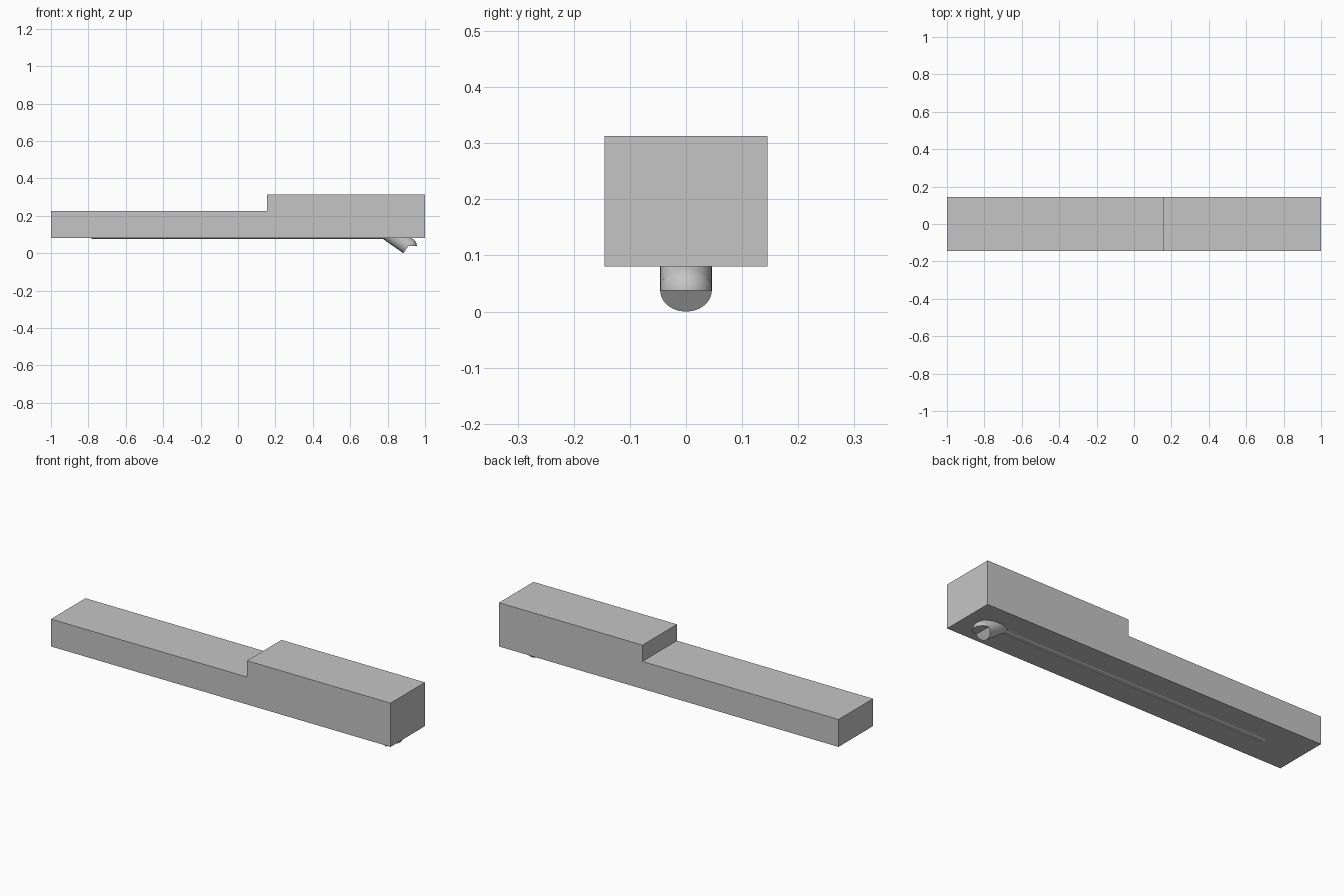
import bpy, bmesh, math
from mathutils import Vector

cube = bpy.data.objects.get("Cube")
if cube:
    bpy.data.objects.remove(cube, do_unlink=True)

grey = bpy.data.materials.new("light grey")
grey.use_nodes = True
colour = (0.56, 0.56, 0.56, 1)
grey.diffuse_color = colour
grey.node_tree.nodes["Principled BSDF"].inputs["Base Color"].default_value = colour


def finish(bm, name, smooth=False):
    bmesh.ops.recalc_face_normals(bm, faces=bm.faces)
    mesh = bpy.data.meshes.new(name)
    bm.to_mesh(mesh)
    bm.free()
    mesh.materials.append(grey)
    obj = bpy.data.objects.new(name, mesh)
    bpy.context.collection.objects.link(obj)
    if smooth:
        bpy.ops.object.select_all(action='DESELECT')
        obj.select_set(True)
        bpy.context.view_layer.objects.active = obj
        bpy.ops.object.shade_smooth_by_angle(angle=math.radians(30))
    return obj


def rod(name, start, end, radius):
    start, end = Vector(start), Vector(end)
    axis = end - start
    bm = bmesh.new()
    bmesh.ops.create_cone(bm, cap_ends=True, segments=64, radius1=radius,
                          radius2=radius, depth=axis.length)
    turn = axis.to_track_quat('Z', 'Y').to_matrix()
    bmesh.ops.rotate(bm, verts=bm.verts, matrix=turn)
    bmesh.ops.translate(bm, verts=bm.verts, vec=(start + end) / 2)
    return finish(bm, name, True)


def half_ball(name, centre, radius, keep):
    bm = bmesh.new()
    bmesh.ops.create_uvsphere(bm, u_segments=64, v_segments=32, radius=radius)
    cut = bmesh.ops.bisect_plane(bm, geom=bm.verts[:] + bm.edges[:] + bm.faces[:],
                                 plane_co=(0, 0, 0), plane_no=keep, clear_inner=True)
    rim = [e for e in cut["geom_cut"] if isinstance(e, bmesh.types.BMEdge)]
    bmesh.ops.edgeloop_fill(bm, edges=rim)
    bmesh.ops.translate(bm, verts=bm.verts, vec=centre)
    return finish(bm, name, True)


# Stepped body, extruded across the width
BASE, HALF = 0.08, 0.145
profile = [(-1, BASE), (1, BASE), (1, 0.313), (0.155, 0.313), (0.155, 0.226), (-1, 0.226)]
bm = bmesh.new()
face = bm.faces.new([bm.verts.new((x, -HALF, z)) for x, z in profile])
side = bmesh.ops.extrude_face_region(bm, geom=[face])
bmesh.ops.translate(bm, vec=(0, 2 * HALF, 0),
                    verts=[v for v in side["geom"] if isinstance(v, bmesh.types.BMVert)])
finish(bm, "stepped_body")

# Slanted spout with a rounded elbow, emerging from the underside
tilt = math.radians(35)
R = 0.046
tip = Vector((0.91, 0, R * math.cos(tilt)))
rod("slanted_spout", tip + Vector((-math.cos(tilt), 0, math.sin(tilt))) * 0.25, tip, R)
half_ball("spout_elbow", tip, R, (0, 0, 1))

# Shallow rod along the underside with a rounded end
r, rod_z = 0.03, BASE + 0.025
rod("underside_rod", (-0.77, 0, rod_z), (0.84, 0, rod_z), r)
half_ball("rod_end", (-0.77, 0, rod_z), r, (-1, 0, 0))
